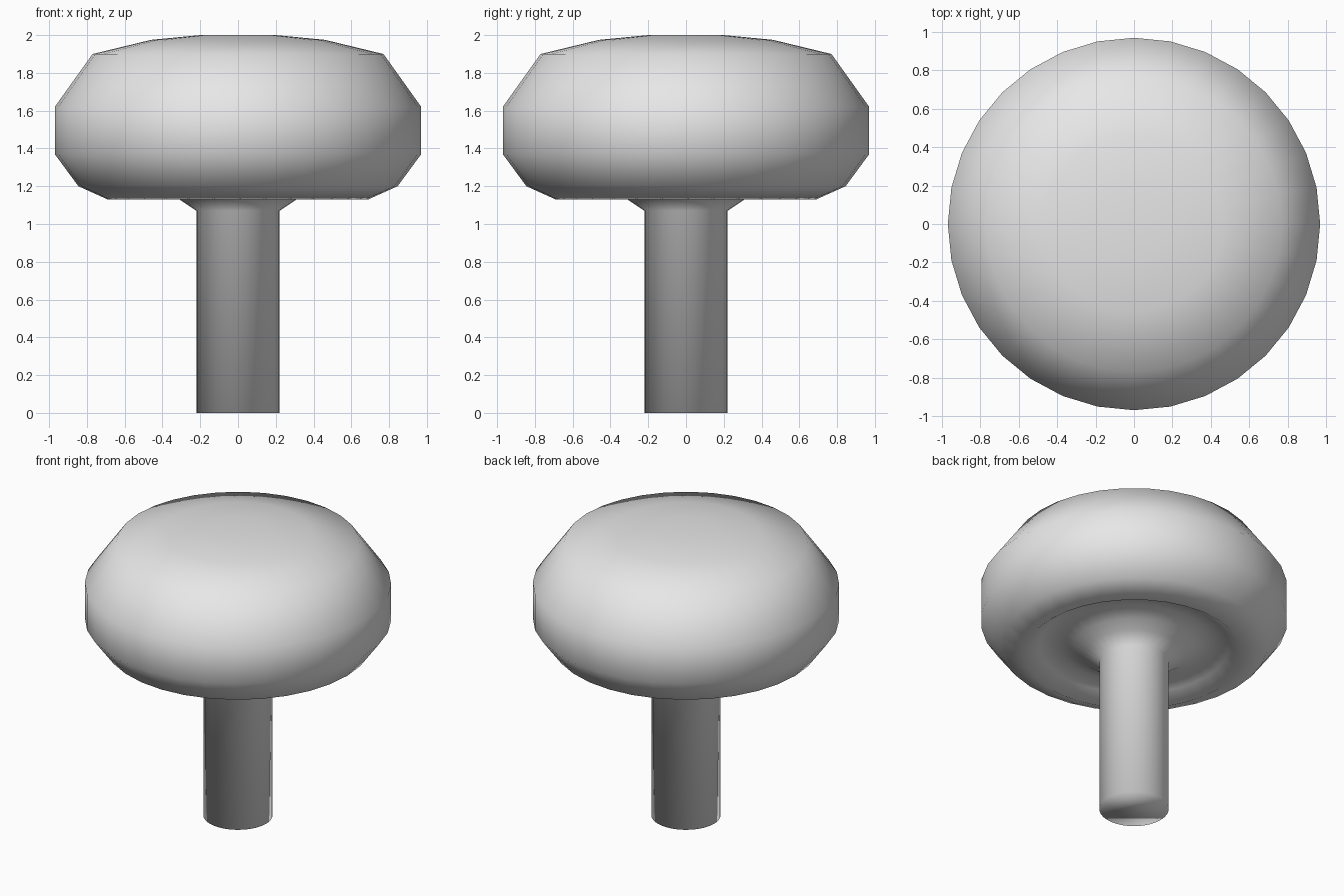
import bpy
import bmesh
import math

if "Cube" in bpy.data.objects:
    bpy.data.objects.remove(bpy.data.objects["Cube"])

SIDES = 32

grey = bpy.data.materials.new("light grey")
grey.diffuse_color = (0.8, 0.8, 0.8, 1.0)
grey.use_nodes = True
grey.node_tree.nodes["Principled BSDF"].inputs["Base Color"].default_value = grey.diffuse_color

# Mushroom profile as (radius, height): stem, flare, hollow underside, cap
stem = [(0.22, 0.0), (0.22, 1.07)]
flare = [(0.31, 1.13), (0.38, 1.175), (0.48, 1.21)]
underside = [(0.60, 1.19), (0.69, 1.13)]
cap = [(0.845, 1.20), (0.97, 1.37), (0.97, 1.62),
       (0.77, 1.90), (0.46, 1.975), (0.20, 2.0)]


def lathe(name, profile, material):
    """Turn a profile around z and close both ends."""
    bm = bmesh.new()
    rings = []
    for r, z in profile:
        rings.append([bm.verts.new((r * math.cos(a), r * math.sin(a), z))
                      for a in (2 * math.pi * i / SIDES for i in range(SIDES))])
    for low, high in zip(rings, rings[1:]):
        for i in range(SIDES):
            j = (i + 1) % SIDES
            bm.faces.new((low[i], low[j], high[j], high[i]))
    bm.faces.new(rings[0][::-1])
    bm.faces.new(rings[-1])
    bmesh.ops.recalc_face_normals(bm, faces=bm.faces)
    for f in bm.faces:
        f.smooth = True
    mesh = bpy.data.meshes.new(name)
    bm.to_mesh(mesh)
    bm.free()
    mesh.materials.append(material)
    obj = bpy.data.objects.new(name, mesh)
    bpy.context.collection.objects.link(obj)
    return obj


# One continuous smooth skin from the foot to the crown
lathe("mushroom", stem + flare + underside + cap, grey)
